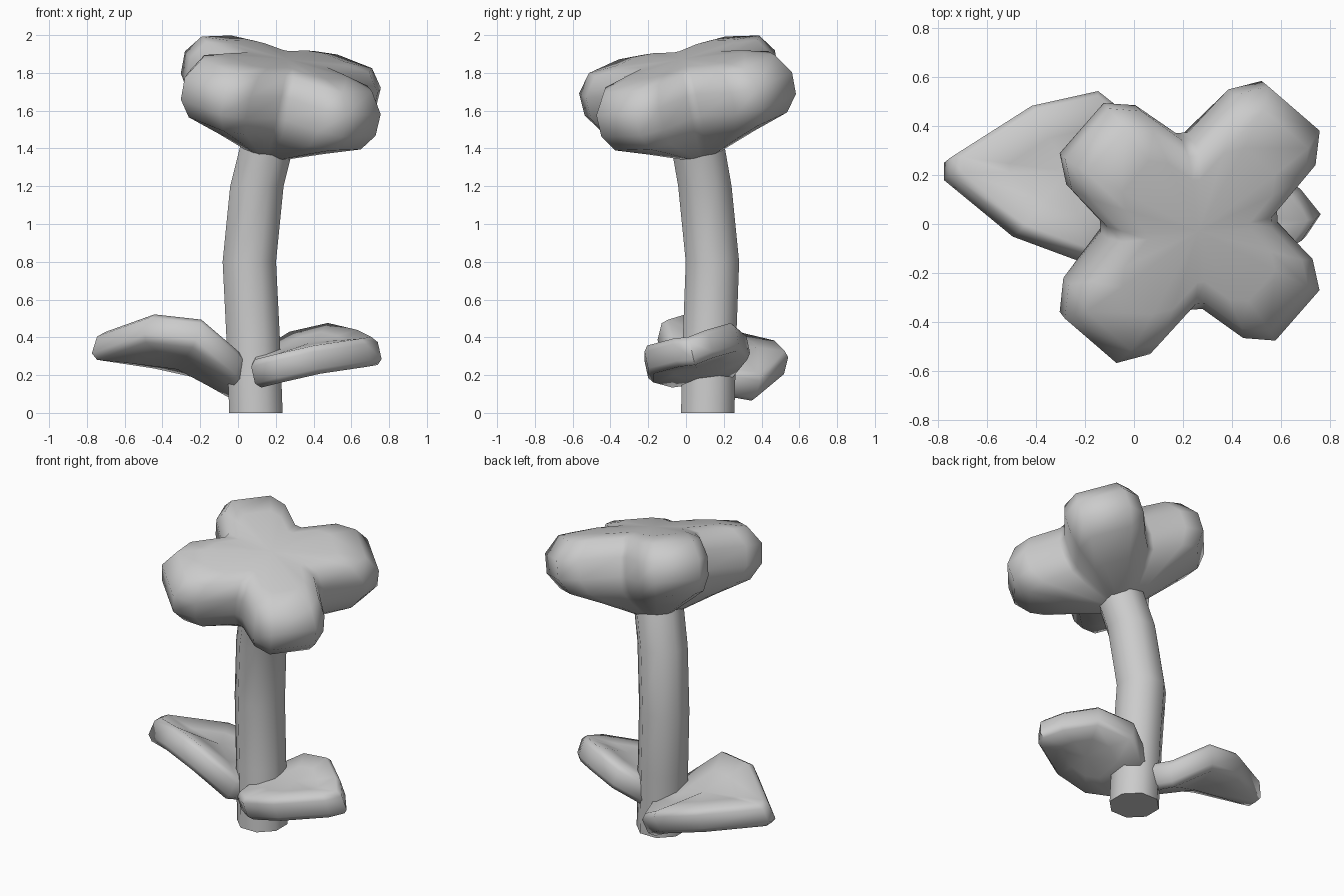
import bpy
import bmesh
import math
from mathutils import Vector

cube = bpy.data.objects.get("Cube")
if cube:
    bpy.data.objects.remove(cube, do_unlink=True)

# One plain grey for the whole plant
grey = bpy.data.materials.new("plain_grey")
grey.use_nodes = True
colour = (0.6, 0.6, 0.6, 1)
grey.diffuse_color = colour
grey.node_tree.nodes["Principled BSDF"].inputs["Base Color"].default_value = colour


def loft(name, rings, angle=65):
    """Skin a stack of equal rings and close both ends with fans."""
    bm = bmesh.new()
    loops = [[bm.verts.new(p) for p in ring] for ring in rings]
    n = len(rings[0])
    for low, high in zip(loops, loops[1:]):
        for i in range(n):
            j = (i + 1) % n
            bm.faces.new((low[i], low[j], high[j], high[i]))
    for loop in (loops[0], loops[-1]):
        hub = bm.verts.new(sum((v.co for v in loop), Vector()) / n)
        for i in range(n):
            bm.faces.new((loop[i], loop[(i + 1) % n], hub))
    bmesh.ops.recalc_face_normals(bm, faces=bm.faces)
    mesh = bpy.data.meshes.new(name)
    bm.to_mesh(mesh)
    bm.free()
    obj = bpy.data.objects.new(name, mesh)
    mesh.materials.append(grey)
    bpy.context.collection.objects.link(obj)
    bpy.ops.object.select_all(action='DESELECT')
    obj.select_set(True)
    bpy.context.view_layer.objects.active = obj
    bpy.ops.object.shade_smooth_by_angle(angle=math.radians(angle))


# Stem: bent eight-sided tube
path = [(0.095, 0.115, 0), (0.08, 0.125, 0.4), (0.06, 0.14, 0.8),
        (0.1, 0.1, 1.2), (0.15, 0.065, 1.4), (0.2, 0.02, 1.6)]
sides = 8
loft("stem", [[Vector(p) + 0.153 * Vector((math.cos(a), math.sin(a), 0))
               for a in (math.tau * (i + 0.5) / sides for i in range(sides))]
              for p in path])

# Bloom: four lobes around a tilted axis, blending to a round underside
normal = Vector((0.21, -0.215, 1)).normalized()
tilt = Vector((0, 0, 1)).rotation_difference(normal)
centre = Vector((0.225, 0.01, 1.69))
lobe = [(-41, 0.355), (-24, 0.56), (-13, 0.645), (13, 0.645), (24, 0.56), (41, 0.355)]
outline = [(math.radians(49 + 90 * k + a), r * (1, 0.94)[k % 2] if r > 0.4 else r)
           for k in range(4) for a, r in lobe]
# Each level: size, height, roundness
levels = [(0.25, -0.325, 0.8), (0.6, -0.235, 0.4), (0.9, -0.155, 0.12), (1, -0.06, 0.03),
          (1, 0.06, 0), (0.87, 0.165, 0), (0.6, 0.19, 0)]
rings = []
for size, height, blend in levels:
    radii = [(a, size * (r + (0.5 - r) * blend)) for a, r in outline]
    rings.append([centre + tilt @ Vector((r * math.cos(a), r * math.sin(a), height))
                  for a, r in radii])
loft("bloom", rings)


def leaf(name, rim, thick):
    """Thick bevelled plate that follows a rim of points."""
    pts = [Vector(p) for p in rim]
    mid = sum(pts, Vector()) / len(pts)
    up = Vector()
    for a, b in zip(pts, pts[1:] + pts[:1]):
        up += (a - mid).cross(b - mid)
    up.normalize()
    if up.z < 0:
        up.negate()
    loft(name, [[mid + (p - mid) * s + up * (h * thick) for p in pts]
                for s, h in ((0.5, -0.95), (0.92, -1), (1, -0.6),
                             (1, 0.6), (0.92, 1), (0.5, 0.95))])


# Leaves: tip first, along the front edge, back along the rear edge
leaf("right_leaf", [(-0.76, 0.19, 0.36), (-0.48, -0.04, 0.46), (-0.21, -0.14, 0.43),
                    (0.0, -0.06, 0.25), (0.08, 0.18, 0.16), (0.03, 0.38, 0.125),
                    (-0.16, 0.53, 0.25), (-0.43, 0.47, 0.31), (-0.76, 0.26, 0.36)], 0.08)
leaf("left_leaf", [(0.75, 0.03, 0.33), (0.69, -0.06, 0.32), (0.42, -0.21, 0.28),
                   (0.2, -0.21, 0.23), (0.08, -0.1, 0.2), (0.1, 0.24, 0.25),
                   (0.28, 0.33, 0.36), (0.5, 0.27, 0.41), (0.67, 0.13, 0.37)], 0.078)
